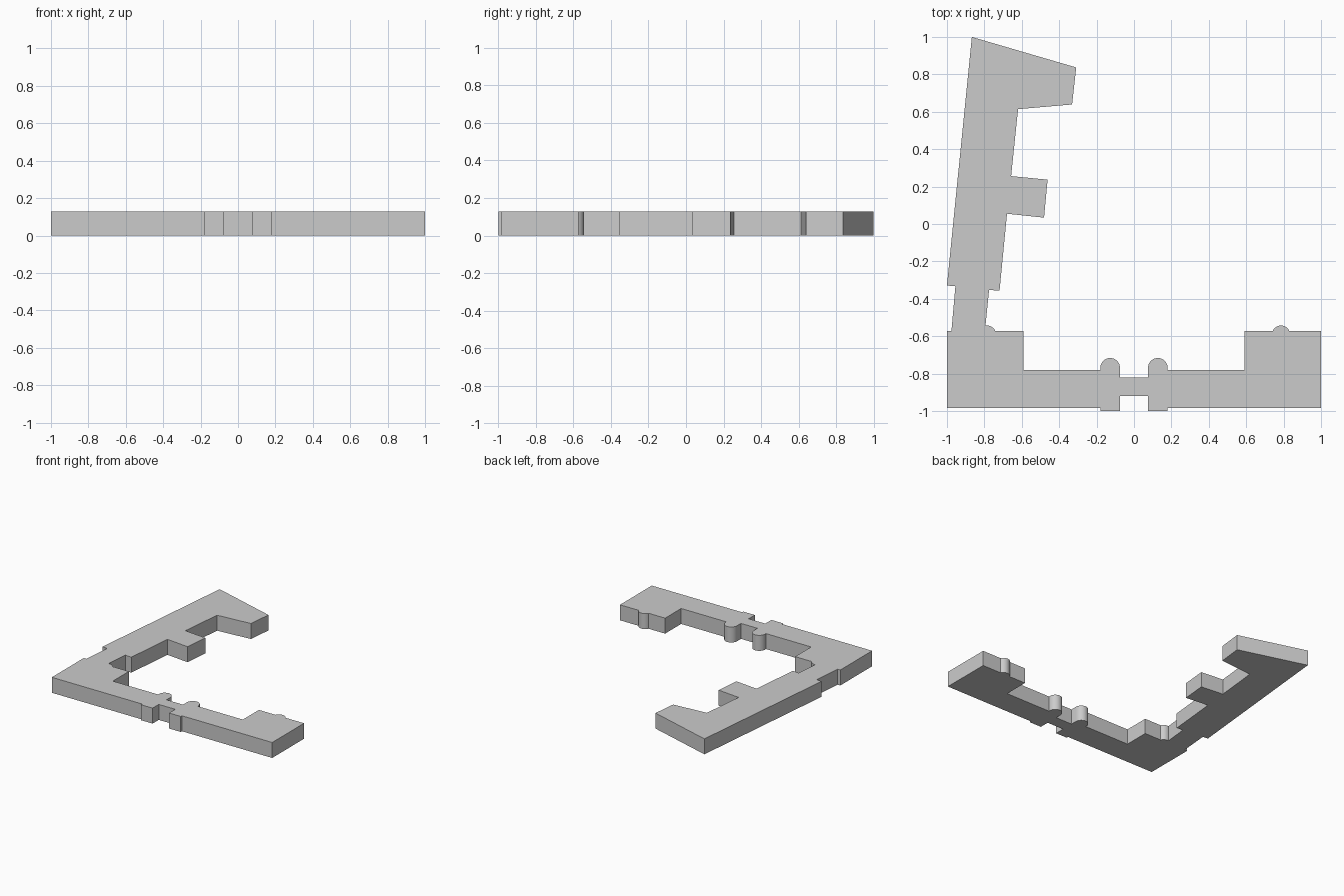
import bpy, bmesh
from math import cos, sin, radians

if "Cube" in bpy.data.objects:
    bpy.data.objects.remove(bpy.data.objects["Cube"])

HEIGHT = 0.127


def arc(cx, cy, r, a0, a1, n=12):
    return [(cx + r * cos(radians(a0 + (a1 - a0) * i / n)),
             cy + r * sin(radians(a0 + (a1 - a0) * i / n))) for i in range(n + 1)]


def mirrored(points):
    return [(-x, y) for x, y in reversed(points)]


def extrude_outline(name, points, height):
    bm = bmesh.new()
    base = bm.faces.new([bm.verts.new((x, y, 0)) for x, y in points])
    top = bmesh.ops.extrude_face_region(bm, geom=[base], use_keep_orig=True)
    verts = [v for v in top["geom"] if isinstance(v, bmesh.types.BMVert)]
    bmesh.ops.translate(bm, verts=verts, vec=(0, 0, height))
    bmesh.ops.recalc_face_normals(bm, faces=bm.faces)
    mesh = bpy.data.meshes.new(name)
    bm.to_mesh(mesh)
    bm.free()
    obj = bpy.data.objects.new(name, mesh)
    bpy.context.collection.objects.link(obj)
    return obj


# Right half of the symmetric front range, counterclockwise
outer = [(0.075, -0.92), (0.075, -1), (0.18, -1), (0.18, -0.985),
         (1, -0.985), (1, -0.572)]
bump = arc(0.786, -0.592, 0.049, 24, 156)
inner = ([(0.59, -0.572), (0.59, -0.78), (0.18, -0.78)]
         + arc(0.1275, -0.769, 0.0525, 0, 180, 16) + [(0.075, -0.82)])

# Tilted side wing rising from the left pavilion, counterclockwise
wing = [(-0.794, -0.543), (-0.775, -0.352), (-0.719, -0.357),
        (-0.679, 0.055), (-0.481, 0.034), (-0.462, 0.237), (-0.657, 0.256),
        (-0.62, 0.614), (-0.331, 0.639), (-0.309, 0.837), (-0.867, 1),
        (-1, -0.329), (-0.955, -0.333), (-0.976, -0.572)]

# On the left the wing swallows half of the round stair bump
left_bump = [p for p in mirrored(bump) if p[0] > -0.79]
outline = (outer + bump + inner + mirrored(inner) + left_bump + wing
           + mirrored(outer))

building = extrude_outline("building_block", outline, HEIGHT)
bpy.context.view_layer.objects.active = building
building.select_set(True)
bpy.ops.object.shade_smooth_by_angle(angle=radians(20))
